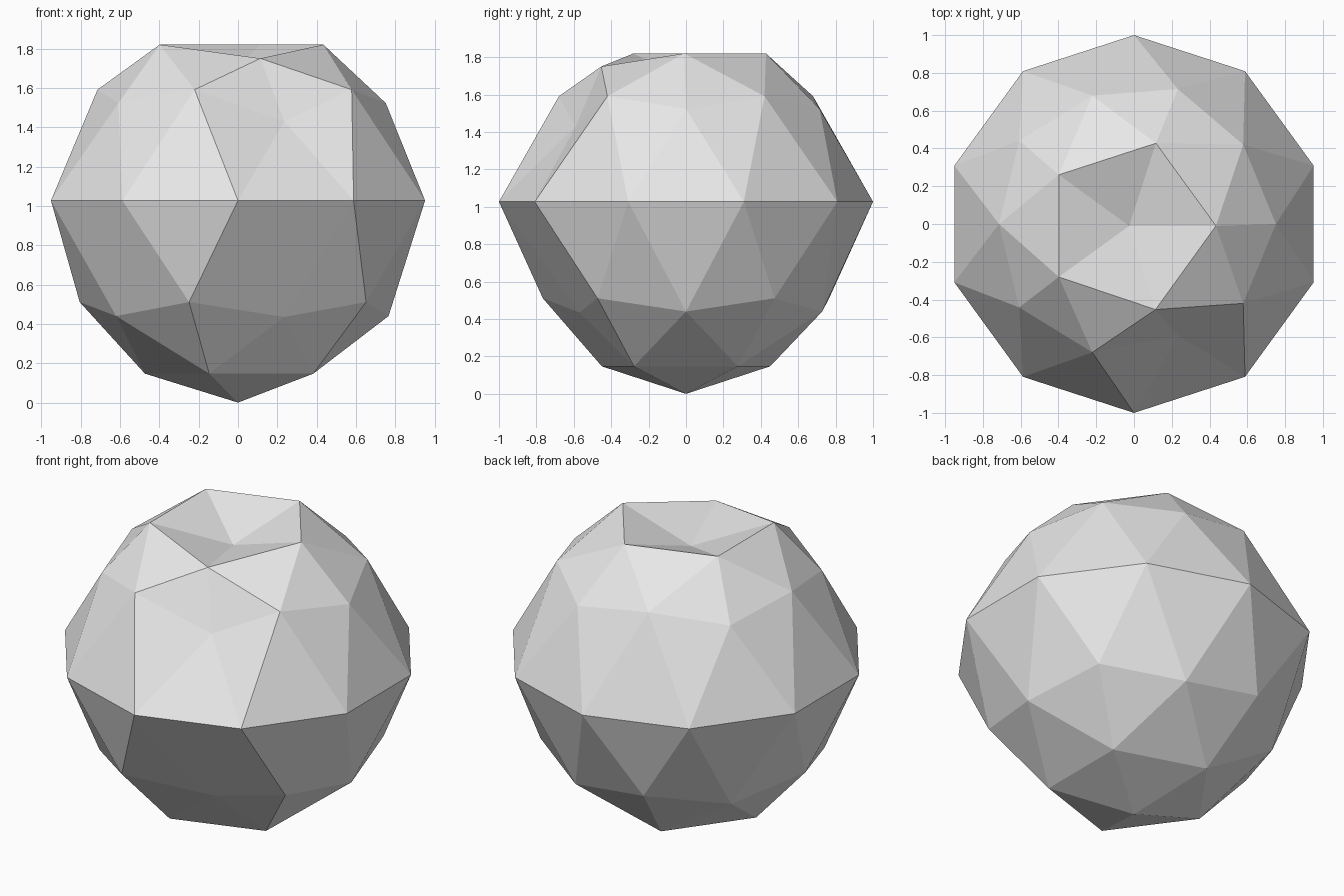
import bpy
import bmesh
from mathutils import Vector

cube = bpy.data.objects.get("Cube")
if cube:
    bpy.data.objects.remove(cube, do_unlink=True)

# Plain light grey stone
stone = bpy.data.materials.new("light_grey")
stone.use_nodes = True
grey = (0.8, 0.8, 0.8, 1.0)
stone.diffuse_color = grey
stone.node_tree.nodes["Principled BSDF"].inputs["Base Color"].default_value = grey

# Faceted ball
bm = bmesh.new()
bmesh.ops.create_icosphere(bm, subdivisions=2, radius=1.0)

# Each ring of the ball: original height, width factor, final height
rings = [
    (1.0, 1.0, 1.68), (0.851, 0.875, 1.82), (0.526, 0.84, 1.591),
    (0.447, 0.84, 1.523), (0.0, 1.0, 1.027), (-0.447, 0.9, 0.511),
    (-0.526, 0.9, 0.44), (-0.851, 0.9, 0.147), (-1.0, 1.0, 0.0),
]

# Chipped corners: direction on the ball, final position
chips = [
    (Vector((0.276, -0.851, 0.447)), Vector((0.235, -0.59, 1.43))),
    (Vector((0.263, -0.809, -0.526)), Vector((0.235, -0.57, 0.435))),
    (Vector((0.162, -0.5, 0.851)), Vector((0.114, -0.453, 1.75))),
]
chipped = [(min(bm.verts, key=lambda v: (v.co - d).length), p) for d, p in chips]

# Squeeze the rings, leaning the sunken top a little to one side
for v in bm.verts:
    ring = min(rings, key=lambda r: abs(r[0] - v.co.z))
    lean = Vector((-0.026, -0.01)) if ring[0] > 0.8 else Vector((0, 0))
    flat = v.co.xy * ring[1] + lean
    v.co = (flat.x, flat.y, ring[2])

for vert, place in chipped:
    vert.co = place

bmesh.ops.recalc_face_normals(bm, faces=bm.faces)
mesh = bpy.data.meshes.new("faceted_stone")
bm.to_mesh(mesh)
bm.free()
mesh.materials.append(stone)
mesh.shade_flat()
rock = bpy.data.objects.new("faceted_stone", mesh)
bpy.context.collection.objects.link(rock)
